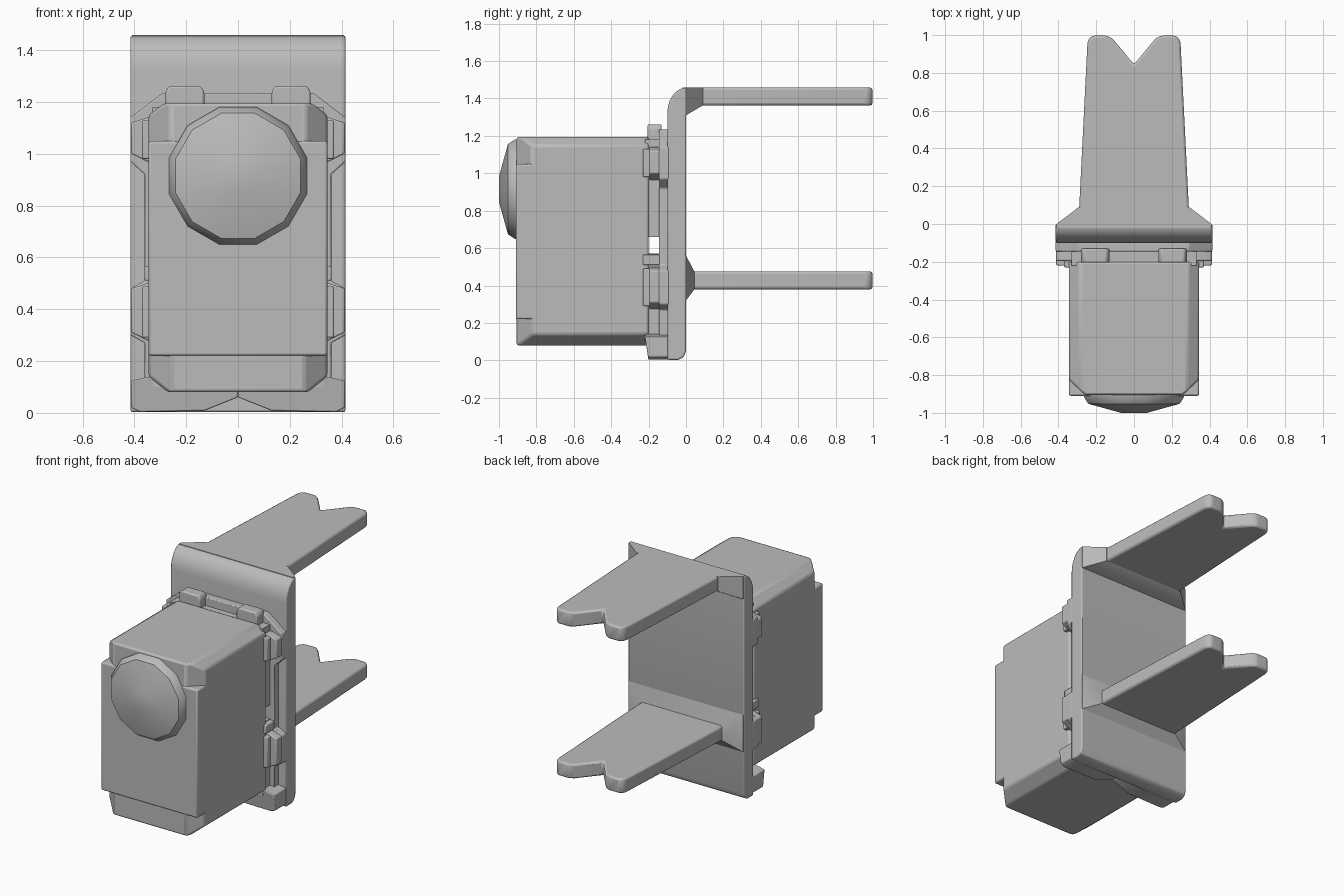
import bpy, bmesh, math
from mathutils import Vector

cube = bpy.data.objects.get("Cube")
if cube:
    bpy.data.objects.remove(cube, do_unlink=True)

grey = bpy.data.materials.new("plain grey")
grey.use_nodes = True
grey.diffuse_color = (0.5, 0.5, 0.5, 1)
grey.node_tree.nodes["Principled BSDF"].inputs["Base Color"].default_value = (0.5, 0.5, 0.5, 1)


def finish(name, bm, bevel=0.0, segments=2):
    bmesh.ops.recalc_face_normals(bm, faces=bm.faces)
    mesh = bpy.data.meshes.new(name)
    bm.to_mesh(mesh)
    bm.free()
    mesh.materials.append(grey)
    ob = bpy.data.objects.new(name, mesh)
    bpy.context.collection.objects.link(ob)
    if bevel:
        mod = ob.modifiers.new("soft edges", "BEVEL")
        mod.width = bevel
        mod.segments = segments
        mod.limit_method = "ANGLE"
    bpy.ops.object.select_all(action="DESELECT")
    ob.select_set(True)
    bpy.context.view_layer.objects.active = ob
    bpy.ops.object.shade_smooth_by_angle(angle=math.radians(35))
    return ob


def loft(bm, rings):
    """Join equal-length closed rings and cap both ends."""
    loops = [[bm.verts.new(p) for p in ring] for ring in rings]
    n = len(loops[0])
    for a, b in zip(loops, loops[1:]):
        for i in range(n):
            j = (i + 1) % n
            bm.faces.new((a[i], a[j], b[j], b[i]))
    bm.faces.new(loops[0])
    bm.faces.new(loops[-1])


def prism(points, axis, start, end):
    """Extrude a 2D outline along x, y or z."""
    def place(p, t):
        q = list(p)
        q.insert("xyz".index(axis), t)
        return q
    bm = bmesh.new()
    loft(bm, [[place(p, t) for p in points] for t in (start, end)])
    return bm


def rect(x, lo, hi):
    return [(-x, lo), (x, lo), (x, hi), (-x, hi)]


def mirrored(half):
    """Complete a symmetric outline from its right half."""
    return half + [(-x, v) for x, v in reversed(half) if x != 0]


# Main body: chamfered corners along its length, then cut front corners
outline = mirrored([(0.27, 0.08), (0.345, 0.14), (0.345, 1.15), (0.285, 1.195)])
bm = prism(outline, "y", -0.905, -0.2)
for s in (-1, 1):
    cut = bmesh.ops.bisect_plane(
        bm, geom=bm.verts[:] + bm.edges[:] + bm.faces[:],
        plane_co=Vector((s * 0.345, -0.825, 0)),
        plane_no=Vector((s * 0.7, -0.75, 0)), clear_outer=True)
    rim = [e for e in cut["geom_cut"] if isinstance(e, bmesh.types.BMEdge)]
    bmesh.ops.holes_fill(bm, edges=rim)
finish("body", bm, 0.018)
finish("front_panel", prism(rect(0.345, 0.22, 1.05), "y", -0.91, -0.78), 0.01)

# Faceted round cap on the front
bm = bmesh.new()
rings = []
for r, y in ((0.275, -0.88), (0.275, -0.915), (0.25, -0.952), (0.07, -1.0)):
    rings.append([(r * math.cos(a), y, 0.915 + r * math.sin(a))
                  for a in (math.tau * (i + 0.5) / 12 for i in range(12))])
loft(bm, rings)
finish("round_cap", bm)

# Upright back plate with a rounded top and bottom
profile = [(0, 1.455), (0, 0.05), (-0.012, 0.018), (-0.04, 0.003), (-0.1, 0.003)]
profile += [(-0.1, 1.32)]
for i in range(1, 7):
    a = math.radians(15 * i)
    profile.append((-0.1 * math.cos(a), 1.32 + 0.138 * math.sin(a)))
profile.pop(0)
finish("back_plate", prism(profile, "x", -0.415, 0.415), 0.008)

# Stepped mounting frame between plate and body
half = [(0.36, 0.08), (0.36, 0.27), (0.415, 0.30), (0.415, 0.48), (0.36, 0.51),
        (0.36, 0.92), (0.415, 0.97), (0.415, 1.14), (0.29, 1.235)]
finish("mounting_frame", prism(mirrored(half), "y", -0.145, -0.09), 0.006)

# Core behind the body, split by a through slot
for name, lo, hi in (("lower_core", 0.1, 0.57), ("upper_core", 0.66, 1.18)):
    finish(name, prism(rect(0.33, lo, hi), "y", -0.22, -0.12))

# Clips on both sides, tabs on top and brackets at the bottom
for side, s in (("left", 1), ("right", -1)):
    for name, lo, hi in (("lower", 0.29, 0.50), ("upper", 0.98, 1.14)):
        clip = [(s * 0.32, lo - 0.02), (s * 0.35, lo - 0.01), (s * 0.412, lo + 0.02),
                (s * 0.412, hi - 0.02), (s * 0.35, hi), (s * 0.32, hi)]
        finish(f"{side}_{name}_clip", prism(clip, "y", -0.195, -0.1), 0.006)
        lip = [(s * 0.32, lo), (s * 0.37, lo), (s * 0.37, hi - 0.01), (s * 0.32, hi - 0.01)]
        finish(f"{side}_{name}_lip", prism(lip, "y", -0.23, -0.15), 0.006)
    stop = [(s * 0.32, 0.51), (s * 0.36, 0.51), (s * 0.36, 0.565), (s * 0.32, 0.565)]
    finish(f"{side}_stop", prism(stop, "y", -0.23, -0.14), 0.005)
    tab = [(s * 0.13, 1.17), (s * 0.28, 1.17), (s * 0.28, 1.24),
           (s * 0.265, 1.262), (s * 0.145, 1.262), (s * 0.13, 1.24)]
    finish(f"{side}_top_tab", prism(tab, "y", -0.205, -0.13), 0.008)
    foot = [(0, 0.12), (0, 0.06), (s * 0.13, 0.008), (s * 0.38, 0.004),
            (s * 0.412, 0.02), (s * 0.412, 0.125), (s * 0.34, 0.14)]
    bm = prism(foot, "y", -0.205, -0.09)
    for v in bm.verts:  # slope the front of the foot outward with height
        if v.co.y < -0.15:
            v.co.y -= 0.15 * (v.co.z - 0.03)
    finish(f"{side}_bottom_bracket", bm, 0.005)

# Two notched prongs with flared roots on the plate
prong = mirrored([(0.29, -0.02), (0.29, 0.09), (0.247, 0.95), (0.243, 0.975), (0.222, 0.997),
                  (0.14, 0.997), (0.112, 0.98), (0, 0.845)])
for name, lo, hi, root_lo, root_hi in (("lower", 0.38, 0.475, 0.32, 0.56),
                                      ("upper", 1.363, 1.458, 1.31, 1.458)):
    finish(f"{name}_prong", prism(prong, "z", lo, hi), 0.012)
    bm = bmesh.new()
    reach = 0.09 if name == "upper" else 0.045
    loft(bm, [[(x, y, z) for x, z in rect(w, a, b)] for w, y, a, b in (
        (0.41, -0.02, root_lo, root_hi), (0.41, 0.0, root_lo, root_hi),
        (0.292, reach, lo, hi))])
    finish(f"{name}_prong_root", bm)
